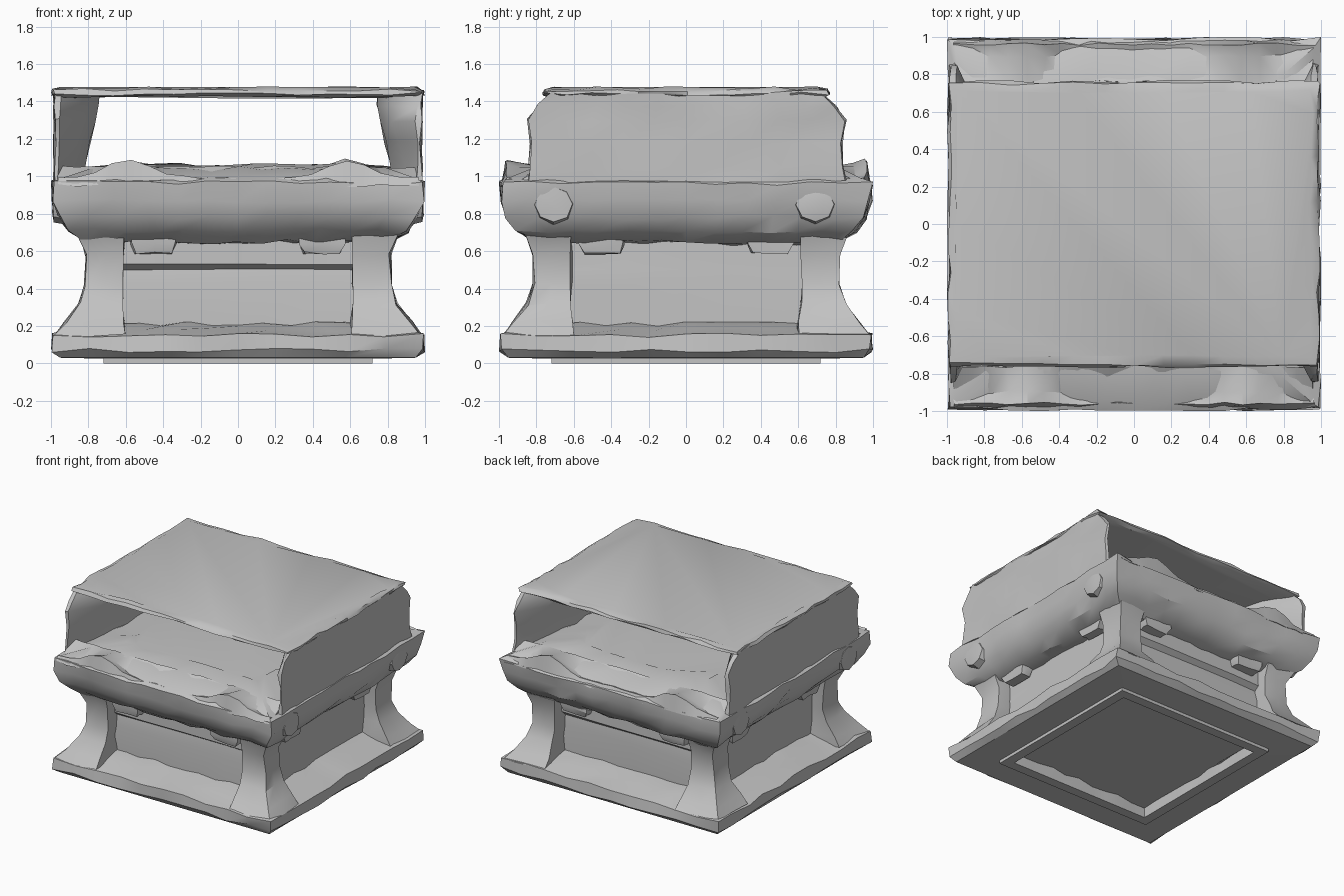
import bpy
import bmesh
import math
import random
from mathutils import Vector

random.seed(4)

start = bpy.data.objects.get("Cube")
if start:
    bpy.data.objects.remove(start, do_unlink=True)

stone = bpy.data.materials.new("grey stone")
stone.use_nodes = True
grey = (0.55, 0.55, 0.55, 1.0)
stone.diffuse_color = grey
bsdf = next(n for n in stone.node_tree.nodes if n.type == 'BSDF_PRINCIPLED')
bsdf.inputs["Base Color"].default_value = grey
bsdf.inputs["Roughness"].default_value = 0.9


def loft(name, rings, rough=0.0, angle=30):
    """Skin a list of equal closed rings, cap both ends, roughen the points."""
    bm = bmesh.new()
    rows = []
    for ring in rings:
        row = []
        for p in ring:
            v = Vector(p)
            if v.z > 0.04:
                v += Vector([random.uniform(-rough, rough) for _ in range(3)])
            v.x = max(-1, min(1, v.x))
            v.y = max(-1, min(1, v.y))
            row.append(bm.verts.new(v))
        rows.append(row)
    n = len(rows[0])
    for a, b in zip(rows, rows[1:]):
        for i in range(n):
            j = (i + 1) % n
            bm.faces.new((a[i], a[j], b[j], b[i]))
    bm.faces.new(rows[0])
    bm.faces.new(rows[-1])
    bmesh.ops.recalc_face_normals(bm, faces=bm.faces)
    mesh = bpy.data.meshes.new(name)
    bm.to_mesh(mesh)
    bm.free()
    mesh.materials.append(stone)
    obj = bpy.data.objects.new(name, mesh)
    bpy.context.collection.objects.link(obj)
    bpy.ops.object.select_all(action='DESELECT')
    obj.select_set(True)
    bpy.context.view_layer.objects.active = obj
    bpy.ops.object.shade_smooth_by_angle(angle=math.radians(angle))
    return obj


def square(hx, hy, z, steps=1, cx=0, cy=0):
    """Rectangle outline at height z with each side split into steps."""
    corners = [(-hx, -hy), (hx, -hy), (hx, hy), (-hx, hy)]
    points = []
    for k in range(4):
        a, b = corners[k], corners[(k + 1) % 4]
        for s in range(steps):
            t = s / steps
            points.append((cx + a[0] + (b[0] - a[0]) * t,
                           cy + a[1] + (b[1] - a[1]) * t, z))
    return points


# Flared base with a recessed underside and a narrow foot
base_profile = [(0.64, 0.09), (0.64, 0.0), (0.72, 0.0), (0.72, 0.025),
                (0.95, 0.03), (0.99, 0.07), (0.985, 0.15), (0.84, 0.18),
                (0.72, 0.21), (0.6, 0.22)]
base = [square(h, h, z, 10) for h, z in base_profile]
loft("flared_base", base, 0.012)

# Walls, with a shallow ledge on the front and back
wall_profile = [(0.70, 0.15), (0.70, 0.42), (0.69, 0.50), (0.73, 0.53), (0.73, 0.68)]
loft("wall_panels", [square(0.71, h, z, 4) for h, z in wall_profile], 0.004)

# Corner columns with spreading feet
column_profile = [(0.79, 0.19, 0.15), (0.765, 0.16, 0.22), (0.735, 0.115, 0.32),
                  (0.715, 0.1, 0.42), (0.715, 0.1, 0.58), (0.73, 0.12, 0.68)]
for sx in (-1, 1):
    for sy in (-1, 1):
        loft("corner_column", [square(h, h, z, 2, c * sx, c * sy)
                               for c, h, z in column_profile], 0.01)

# Heavy rounded cornice rising to the upper floor
cornice_profile = [(0.68, 0.64), (0.81, 0.65), (0.90, 0.71), (0.955, 0.78),
                   (0.985, 0.87), (0.99, 0.965), (0.95, 0.985), (0.80, 1.04),
                   (0.60, 1.06)]
loft("cornice", [square(h, h, z, 12) for h, z in cornice_profile], 0.014)

# Small brackets hanging beneath the cornice
for s in (-1, 1):
    for t in (-0.45, 0.45):
        for cx, cy, hx, hy in ((t, 0.77 * s, 0.12, 0.05), (0.77 * s, t, 0.05, 0.12)):
            loft("cornice_bracket", [square(hx * 0.8, hy * 0.8, 0.59, 2, cx, cy),
                                     square(hx, hy, 0.64, 2, cx, cy),
                                     square(hx, hy, 0.72, 2, cx, cy)], 0.008)

# Round bosses on the sides of the cornice
for s in (-1, 1):
    for cy in (-0.71, 0.69):
        rings = []
        for x, r in ((0.90, 0.12), (0.985, 0.10), (0.99, 0.06)):
            rings.append([(x * s, cy + r * math.cos(math.tau * k / 8),
                           0.85 + r * 0.95 * math.sin(math.tau * k / 8))
                          for k in range(8)])
        loft("cornice_boss", rings, 0.004)

# Curled lips along the front and back of the upper floor
for s in (-1, 1):
    rings = []
    for k in range(21):
        x = -0.96 + 1.92 * k / 20
        top = 0.99 + 0.1 * math.exp(-((abs(x) - 0.58) / 0.17) ** 2)
        rings.append([(x, 0.985 * s, 0.95), (x, 0.96 * s, top),
                      (x, 0.90 * s, top - 0.02), (x, 0.76 * s, 1.05),
                      (x, 0.76 * s, 0.97)])
    loft("floor_lip", rings, 0.008)

# Upper side walls, thickest at mid length, ends sloping in near the top
wall_levels = [(0.97, 0.85, 0.82), (1.05, 0.84, 0.82), (1.18, 0.83, 0.79),
               (1.30, 0.85, 0.76), (1.38, 0.80, 0.745), (1.45, 0.72, 0.74)]
for s in (-1, 1):
    rings = []
    for z, end, inner in wall_levels:
        outer = [(0.98 * s, -end + 2 * end * k / 10, z) for k in range(11)]
        inside = [(0.955 * s, end, z), ((inner + 0.07) * s, end * 0.7, z),
                  (inner * s, end * 0.35, z), (inner * s, -end * 0.35, z),
                  ((inner + 0.07) * s, -end * 0.7, z), (0.955 * s, -end, z)]
        rings.append(outer + inside)
    loft("upper_side_wall", rings, 0.01, 40)

# Thin flat roof, open beneath at front and back
roof_profile = [(0.97, 0.73, 1.425), (0.99, 0.76, 1.44), (0.985, 0.75, 1.46), (0.95, 0.71, 1.47)]
loft("roof_slab", [square(hx, hy, z, 12) for hx, hy, z in roof_profile], 0.01)
